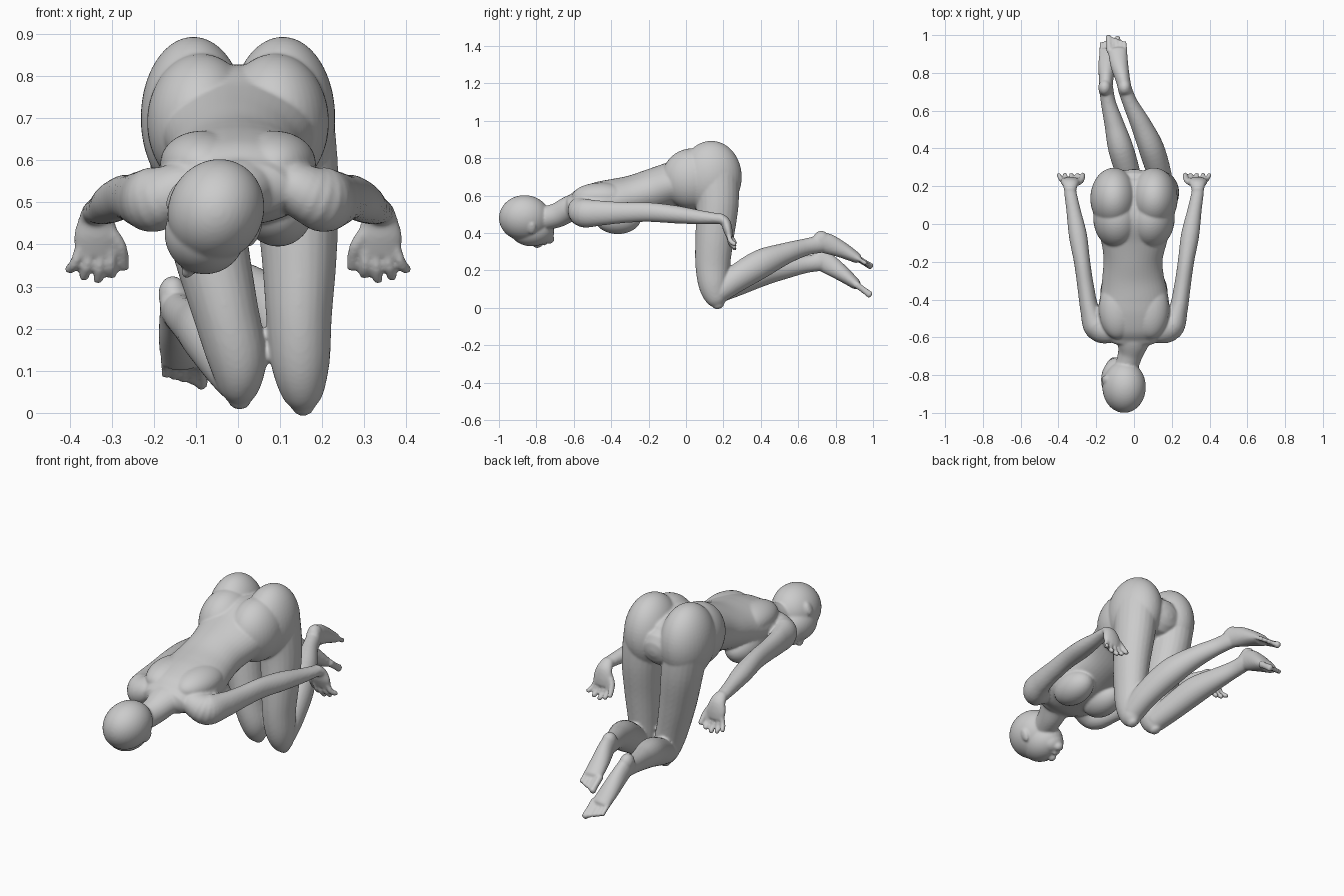
import bpy, bmesh, math
from mathutils import Vector, Matrix

parts = []


def finish(bm, name):
    bmesh.ops.recalc_face_normals(bm, faces=bm.faces)
    me = bpy.data.meshes.new(name)
    bm.to_mesh(me)
    bm.free()
    ob = bpy.data.objects.new(name, me)
    bpy.context.collection.objects.link(ob)
    parts.append(ob)
    return ob


def spline(p, steps):
    """Catmull-Rom through tuples of any length."""
    out = []
    for i in range(len(p) - 1):
        a, b, c, d = p[max(i - 1, 0)], p[i], p[i + 1], p[min(i + 2, len(p) - 1)]
        for s in range(steps):
            t = s / steps
            out.append([0.5 * (2 * q + (r - o) * t + (2 * o - 5 * q + 4 * r - u) * t * t
                        + (3 * q - o - 3 * r + u) * t ** 3) for o, q, r, u in zip(a, b, c, d)])
    return out + [list(p[-1])]


def limb(name, sections, sides=24, steps=6):
    """Elliptical loft: sections are (x, y, z, half width, half thickness)."""
    pts = spline(sections, steps)
    pos = [Vector(p[:3]) for p in pts]
    n = len(pts)
    tan = [(pos[min(i + 1, n - 1)] - pos[max(i - 1, 0)]).normalized() for i in range(n)]
    rings = [(pos[i], tan[i], pts[i][3], pts[i][4]) for i in range(n)]

    def cap(i, sgn):          # rounded end
        c, t, w, h = rings[i]
        r = min(w, h) * 0.7
        return [(c + t * sgn * r * math.sin(a), t, w * math.cos(a), h * math.cos(a)) for a in (0.5, 1.0, 1.4)]
    rings = cap(0, -1)[::-1] + rings + cap(n - 1, 1)
    bm = bmesh.new()
    loops = []
    for c, t, w, h in rings:
        side = (Vector((1, 0, 0)) - t * t.x).normalized()
        up = t.cross(side)
        loops.append([bm.verts.new(c + side * w * math.cos(2 * math.pi * k / sides)
                                   + up * h * math.sin(2 * math.pi * k / sides)) for k in range(sides)])
    for a, b in zip(loops, loops[1:]):
        for k in range(sides):
            j = (k + 1) % sides
            bm.faces.new((a[k], a[j], b[j], b[k]))
    bm.faces.new(loops[0])
    bm.faces.new(loops[-1])
    return finish(bm, name)


def ball(name, c, r, rot=Matrix()):
    bm = bmesh.new()
    bmesh.ops.create_uvsphere(bm, u_segments=40, v_segments=28, radius=1)
    bm.transform(Matrix.Translation(c) @ rot @ Matrix.Diagonal((*r, 1)))
    return finish(bm, name)


# trunk, neck
limb("torso", [(0, -.60, .535, .14, .075), (0, -.55, .545, .18, .10), (0, -.46, .56, .19, .115),
               (0, -.38, .57, .18, .12), (-.005, -.28, .595, .163, .115), (-.005, -.18, .625, .157, .118),
               (0, -.07, .66, .18, .122), (0, .03, .68, .205, .145), (0, .12, .68, .19, .14),
               (0, .19, .675, .15, .125), (0, .22, .67, .11, .10)], 40)
limb("neck", [(0, -.54, .55, .13, .08), (-.005, -.62, .53, .09, .07),
              (-.02, -.69, .495, .066, .066), (-.05, -.79, .47, .06, .062)])

# head, rolled to one side
roll = Matrix.Rotation(math.radians(25), 4, 'Y')
centre = Vector((-.055, -.86, .475))
for name, c, r in [("cranium", (0, -.003, .006), (.113, .137, .124)),
                   ("face", (0, .035, -.055), (.096, .12, .096)),
                   ("jaw", (0, .098, -.082), (.064, .056, .056)),
                   ("chin", (0, .132, -.118), (.028, .024, .024)),
                   ("lips", (0, .103, -.138), (.025, .014, .014)),
                   ("nose", (0, .065, -.15), (.015, .027, .02)),
                   ("ear", (.107, .035, -.005), (.011, .022, .034)),
                   ("ear", (-.107, .035, -.005), (.011, .022, .034))]:
    ball(name, centre + roll @ Vector(c), r, roll)

for s in (1, -1):
    # chest, shoulder blade and hip masses
    ball("chest", (s * .095, -.365, .48), (.083, .125, .085))
    ball("shoulder_blade", (s * .085, -.45, .592), (.10, .16, .078))
    ball("hip", (s * .106, .135, .70), (.125, .163, .193))
    ball("flank", (s * .088, .035, .69), (.128, .165, .163))

    # arm
    limb("arm", [(s * x, y, z, w, h) for x, y, z, w, h in [
        (.12, -.56, .54, .06, .07), (.195, -.545, .508, .07, .078), (.235, -.45, .507, .05, .066),
        (.256, -.33, .51, .044, .056), (.275, -.20, .512, .043, .052), (.297, -.06, .50, .048, .048),
        (.32, .07, .485, .038, .038), (.336, .16, .478, .033, .029), (.338, .19, .474, .032, .028)]])
    # hand
    limb("palm", [(s * x, y, z, w, h) for x, y, z, w, h in [
        (.338, .18, .482, .032, .026), (.337, .21, .46, .042, .026),
        (.337, .223, .42, .053, .025), (.338, .232, .382, .05, .018)]])
    for x0, x1, z1 in [(.303, .30, .318), (.326, .332, .306), (.35, .367, .313), (.374, .40, .33)]:
        limb("finger", [(s * x0, .228, .395, .0125, .014), (s * (x0 + x1) / 2, .238, (.385 + z1) / 2, .0125, .014),
                        (s * x1, .262, z1 + .01, .012, .013)], 12)
    limb("thumb", [(s * .312, .215, .44, .018, .018), (s * .28, .23, .395, .016, .016),
                   (s * .27, .262, .345, .0125, .013)], 12)

# thighs: (centre x, y, z, half width, half depth)
shape = [(.16, .70, .108, .125), (.168, .55, .102, .113), (.153, .38, .09, .103), (.143, .23, .078, .093),
         (.148, .12, .07, .08), (.165, .045, .05, .058), (.174, .012, .026, .03)]
limb("right_thigh", [(x, y, z, w, h) for x, (y, z, w, h) in
                     zip((.12, .137, .145, .145, .148, .153, .155), shape)])
limb("left_thigh", [(x, y, z + lift, w, h) for x, lift, (y, z, w, h) in
                    zip((-.118, -.097, -.063, -.028, -.002, .003, .004), (0, 0, 0, .005, .01, .015, .015), shape)])

# lower legs and feet
legs = {
    "right": ([(.15, .17, .08, .058, .06), (.135, .26, .15, .064, .072), (.092, .40, .235, .067, .077),
               (.035, .53, .29, .054, .058), (-.02, .64, .325, .04, .046), (-.05, .72, .342, .037, .048)],
              [(-.045, .70, .355, .036, .052), (-.058, .76, .342, .038, .054),
               (-.077, .84, .307, .047, .042), (-.087, .915, .266, .051, .028)], (-.05, .723, .368), (-.006, .07, -.042)),
    "left": ([(0, .17, .085, .058, .06), (-.028, .26, .127, .064, .068), (-.07, .40, .187, .067, .073),
              (-.105, .53, .212, .052, .057), (-.135, .64, .232, .04, .046), (-.147, .72, .245, .037, .048)],
             [(-.15, .70, .265, .036, .052), (-.148, .76, .235, .038, .054),
              (-.142, .84, .18, .047, .042), (-.132, .91, .125, .051, .028)], (-.155, .722, .281), (.003, .07, -.052)),
}
for side, (leg, foot, heel, toe) in legs.items():
    limb(side + "_lower_leg", leg)
    limb(side + "_foot", foot)
    ball(side + "_heel", heel, (.034, .042, .044))
    big = 1 if side == "left" else -1
    for i in range(5):
        k = big * (2 - i)
        r = .019 if i == 0 else .0125
        base = Vector(foot[-1][:3]) + Vector((k * .021, 0, 0))
        tip = base + Vector(toe) * (1.05 - .1 * i)
        limb("toe", [(*base, r * .9, r), (*base.lerp(tip, .5), r * .8, r * .9), (*tip, r * .85, r)], 12, 3)

# fuse the parts into one smooth skin
bpy.ops.object.select_all(action='DESELECT')
for ob in parts:
    ob.select_set(True)
body = parts[0]
bpy.context.view_layer.objects.active = body
bpy.ops.object.join()
body.name = "body"
fuse = body.modifiers.new("fuse", 'REMESH')
fuse.mode = 'VOXEL'
fuse.voxel_size = .0062
fuse.use_smooth_shade = True
soft = body.modifiers.new("soften", 'SMOOTH')
soft.factor = .5
soft.iterations = 6
